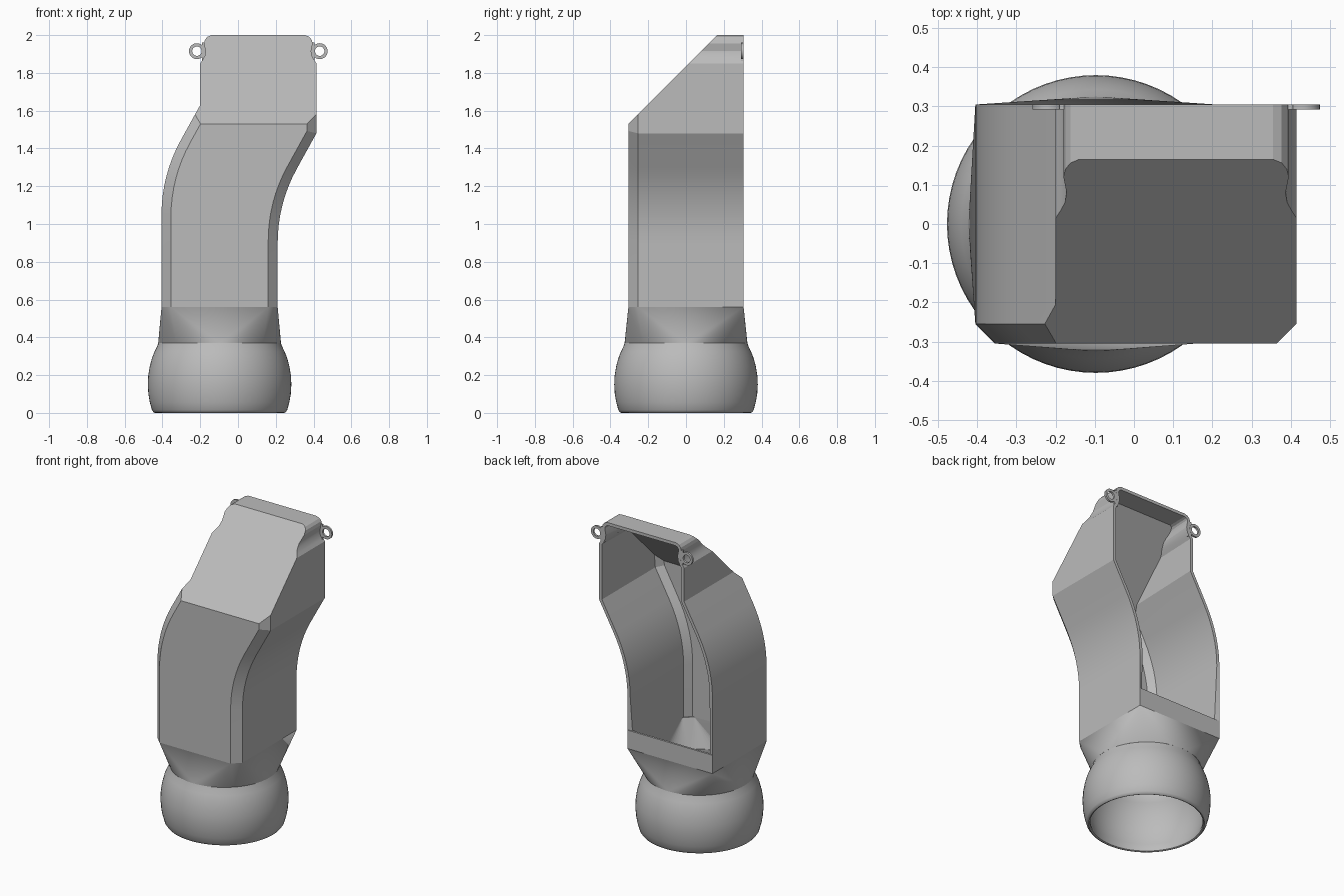
import bpy, bmesh, math
from mathutils import Vector

if "Cube" in bpy.data.objects:
    bpy.data.objects.remove(bpy.data.objects["Cube"], do_unlink=True)

grey = bpy.data.materials.new("plain grey")
grey.use_nodes = True
grey.diffuse_color = (0.5, 0.5, 0.5, 1)
grey.node_tree.nodes["Principled BSDF"].inputs["Base Color"].default_value = (0.5, 0.5, 0.5, 1)

WALL = 0.02
CX = -0.0975          # axis of the round socket
HALF = 0.3075         # half width of the duct
BACK = 0.305
CHAMFER = 0.05
SHIFT = 0.205         # sideways travel of the S bend
MID = CX + SHIFT      # axis of the mouth
ROOF = 1.835          # height of the sloping roof plane at y = 0


def make(name, bm):
    mesh = bpy.data.meshes.new(name)
    bm.to_mesh(mesh)
    bm.free()
    mesh.materials.append(grey)
    ob = bpy.data.objects.new(name, mesh)
    bpy.context.collection.objects.link(ob)
    return ob


def activate(ob):
    bpy.ops.object.select_all(action='DESELECT')
    ob.select_set(True)
    bpy.context.view_layer.objects.active = ob


def smooth(ob, degrees):
    activate(ob)
    bpy.ops.object.shade_smooth_by_angle(angle=math.radians(degrees))


def section(xl, zl, xr, zr, t=0):
    """Box section with two chamfered front corners, inset by t."""
    xl, xr, front, back = xl + t, xr - t, -BACK + t, BACK - t
    dz = (zr - zl) * CHAMFER / (xr - xl)
    return [Vector(p) for p in (
        (xl, back, zl), (xl, front + CHAMFER, zl), (xl + CHAMFER, front, zl + dz),
        (xr - CHAMFER, front, zr - dz), (xr, front + CHAMFER, zr), (xr, back, zr))]


def bridge(bm, rings):
    """Join closed rings into a closed tube that loops back on itself."""
    for a, b in zip(rings, rings[1:] + rings[:1]):
        for i in range(len(a)):
            j = (i + 1) % len(a)
            bm.faces.new((a[i], a[j], b[j], b[i]))
    bmesh.ops.recalc_face_normals(bm, faces=bm.faces[:])


def duct_shell():
    x0, x1 = CX - HALF, CX + HALF
    rows = [(x0, 0.56, x1, 0.56), (x0, 0.68, x1, 0.68)]
    # S bend: an arc, then a straight slope
    radius, steps = 0.81, 8
    for i in range(steps + 1):
        a = math.radians(29) * i / steps
        dx, dz = radius * (1 - math.cos(a)), radius * math.sin(a)
        rows.append((x0 + dx, 1.05 + dz, x1 + dx, 0.9 + dz))
    x0, x1 = x0 + SHIFT, x1 + SHIFT
    rows.append((x0, 1.63, x1, 1.48))
    # upright mouth with screw notches and rounded top corners
    for inset, z in ((0, 1.85), (0.012, 1.868), (0.024, 1.89), (0.028, 1.915),
                     (0.024, 1.935), (0.02, 1.955), (0.025, 1.975),
                     (0.038, 1.991), (0.06, 2.0)):
        rows.append((x0 + inset, z, x1 - inset, z))
    bm = bmesh.new()
    rings = [[bm.verts.new(p) for p in section(*r)] for r in rows]
    for a, b in zip(rings, rings[1:]):
        for i in range(5):
            bm.faces.new((a[i], a[i + 1], b[i + 1], b[i]))
    # low wall at the back, flat top
    a, b = rings[0], rings[1]
    bm.faces.new((a[5], a[0], b[0], b[5]))
    bm.faces.new(rings[-1])
    # sloping roof
    bmesh.ops.bisect_plane(bm, geom=bm.verts[:] + bm.edges[:] + bm.faces[:],
                           plane_co=(0, 0, ROOF), plane_no=(0, -1, 1), clear_outer=True)
    bmesh.ops.remove_doubles(bm, verts=bm.verts[:], dist=0.0002)
    rim = [v for v in bm.verts if abs(v.co.z - v.co.y - ROOF) < 0.0005]
    left = sorted((v for v in rim if v.co.x < MID), key=lambda v: (-round(v.co.z, 3), v.co.x))
    right = sorted((v for v in rim if v.co.x >= MID), key=lambda v: (round(v.co.z, 3), v.co.x))
    bm.faces.new(left + right)
    return make("curved_duct", bm)


def neck_solid(name, t, extra):
    bm = bmesh.new()
    z = 0.56 + extra
    for p in section(CX - HALF, z, CX + HALF, z, t):
        bm.verts.new(p)
    r = 0.325 - t
    for i in range(64):
        a = math.tau * i / 64
        bm.verts.new((CX + r * math.cos(a), r * math.sin(a), 0.37 - extra))
    bmesh.ops.convex_hull(bm, input=bm.verts[:])
    bmesh.ops.recalc_face_normals(bm, faces=bm.faces[:])
    return make(name, bm)


# Curved thin-walled duct, open along the back
duct = duct_shell()
activate(duct)
shell = duct.modifiers.new("wall", 'SOLIDIFY')
shell.thickness = WALL
shell.offset = -1
shell.use_even_offset = True
bpy.ops.object.modifier_apply(modifier=shell.name)
smooth(duct, 20)

# Neck blending the box section into a circle
neck = neck_solid("neck", 0, 0)
cavity = neck_solid("neck_cavity", WALL, 0.001)
activate(neck)
hollow = neck.modifiers.new("hollow", 'BOOLEAN')
hollow.operation = 'DIFFERENCE'
hollow.solver = 'EXACT'
hollow.object = cavity
bpy.ops.object.modifier_apply(modifier=hollow.name)
bpy.data.objects.remove(cavity, do_unlink=True)
smooth(neck, 20)

# Bulging round socket
outer = [(0.322, 0.378), (0.331, 0.352), (0.344, 0.325), (0.358, 0.29), (0.37, 0.245),
         (0.378, 0.195), (0.38, 0.15), (0.377, 0.1), (0.369, 0.055), (0.358, 0.015),
         (0.35, 0.003), (0.343, 0)]
inner = [(max(r - 0.025, 0.304), z) for r, z in reversed(outer[:-2])]
profile = outer + [(0.335, 0.004)] + inner
bm = bmesh.new()
SEG = 72
bridge(bm, [[bm.verts.new((CX + r * math.cos(math.tau * k / SEG),
                           r * math.sin(math.tau * k / SEG), z)) for r, z in profile]
            for k in range(SEG)])
smooth(make("round_socket", bm), 40)

# Screw ears beside the mouth
for side, label in ((-1, "right"), (1, "left")):
    bm = bmesh.new()
    count = 28
    bridge(bm, [[bm.verts.new((MID + side * 0.325 + r * math.cos(math.tau * i / count), y,
                               1.915 + r * math.sin(math.tau * i / count)))
                 for i in range(count)]
                for r, y in ((0.042, BACK), (0.042, BACK - 0.013),
                             (0.025, BACK - 0.013), (0.025, BACK))])
    smooth(make(label + "_screw_ear", bm), 30)

    # web joining the ear to the duct wall
    bm = bmesh.new()
    bmesh.ops.create_cube(bm, size=1)
    bmesh.ops.scale(bm, vec=(0.026, 0.012, 0.1), verts=bm.verts)
    bmesh.ops.translate(bm, vec=(MID + side * 0.285, BACK - 0.0065, 1.91), verts=bm.verts)
    make(label + "_ear_web", bm)
